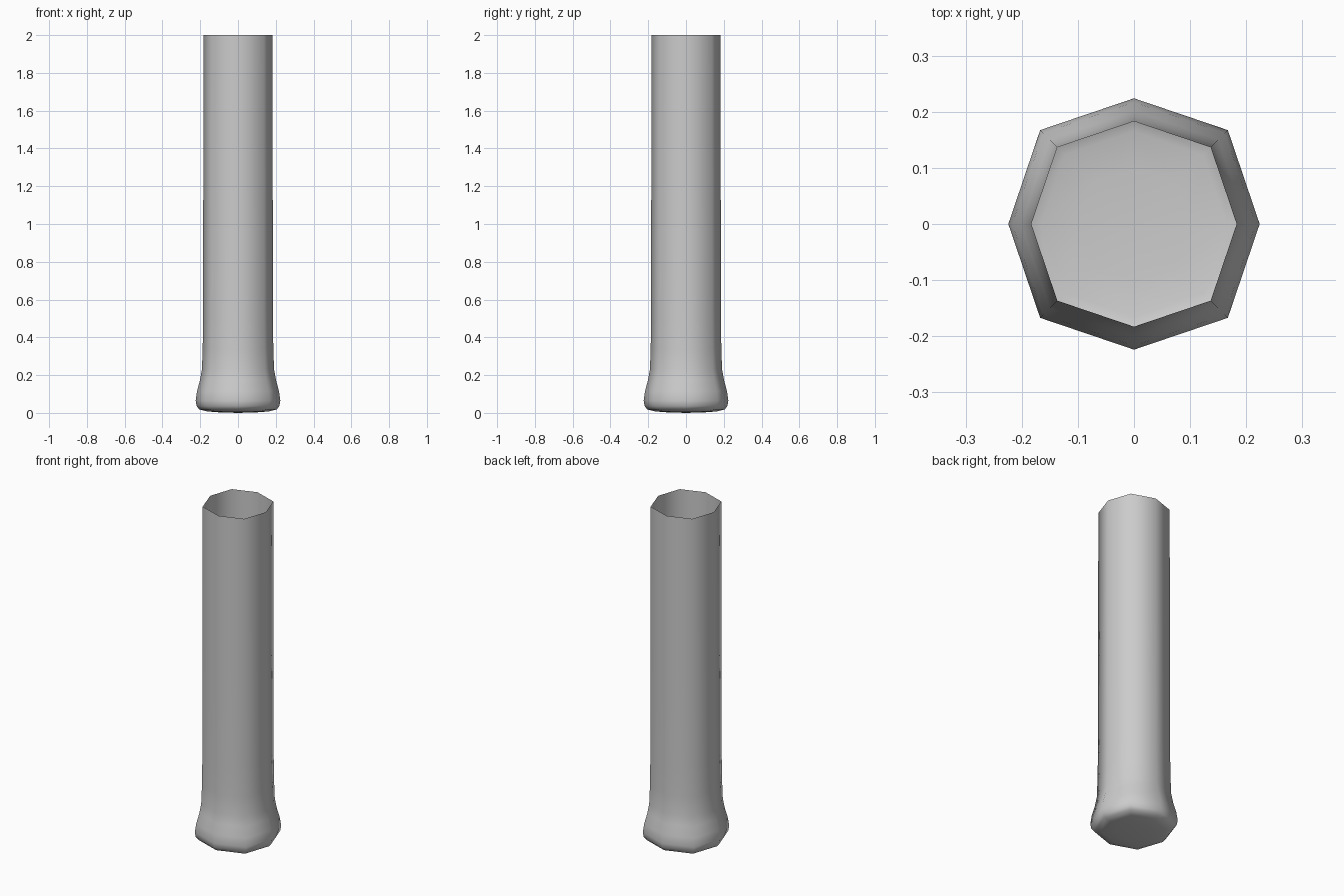
import bpy, bmesh, math

if "Cube" in bpy.data.objects:
    bpy.data.objects.remove(bpy.data.objects["Cube"])

# Wall profile: (radius along the axes, height), bottom to top
PROFILE = [(0.10, 0.003), (0.165, 0.008), (0.205, 0.018), (0.219, 0.036),
           (0.224, 0.065), (0.217, 0.115), (0.201, 0.175), (0.191, 0.23),
           (0.187, 0.34), (0.185, 0.5), (0.184, 1.1), (0.183, 2.0)]
SIDES = 8
DIAGONAL = 1.056  # diagonal corners sit slightly further out

bm = bmesh.new()


def ring(r, z):
    verts = []
    for i in range(SIDES):
        a = 2 * math.pi * i / SIDES
        k = r * (DIAGONAL if i % 2 else 1.0)
        verts.append(bm.verts.new((k * math.cos(a), k * math.sin(a), z)))
    return verts


rings = [ring(r, z) for r, z in PROFILE]

# Tube wall, open at the top
for low, high in zip(rings, rings[1:]):
    for i in range(SIDES):
        j = (i + 1) % SIDES
        bm.faces.new((low[i], low[j], high[j], high[i]))

# Slightly domed base
centre = bm.verts.new((0, 0, 0))
for i in range(SIDES):
    bm.faces.new((centre, rings[0][(i + 1) % SIDES], rings[0][i]))

for f in bm.faces:
    f.smooth = True
mesh = bpy.data.meshes.new("open_tube")
bm.to_mesh(mesh)
bm.free()
tube = bpy.data.objects.new("open_tube", mesh)
bpy.context.collection.objects.link(tube)
